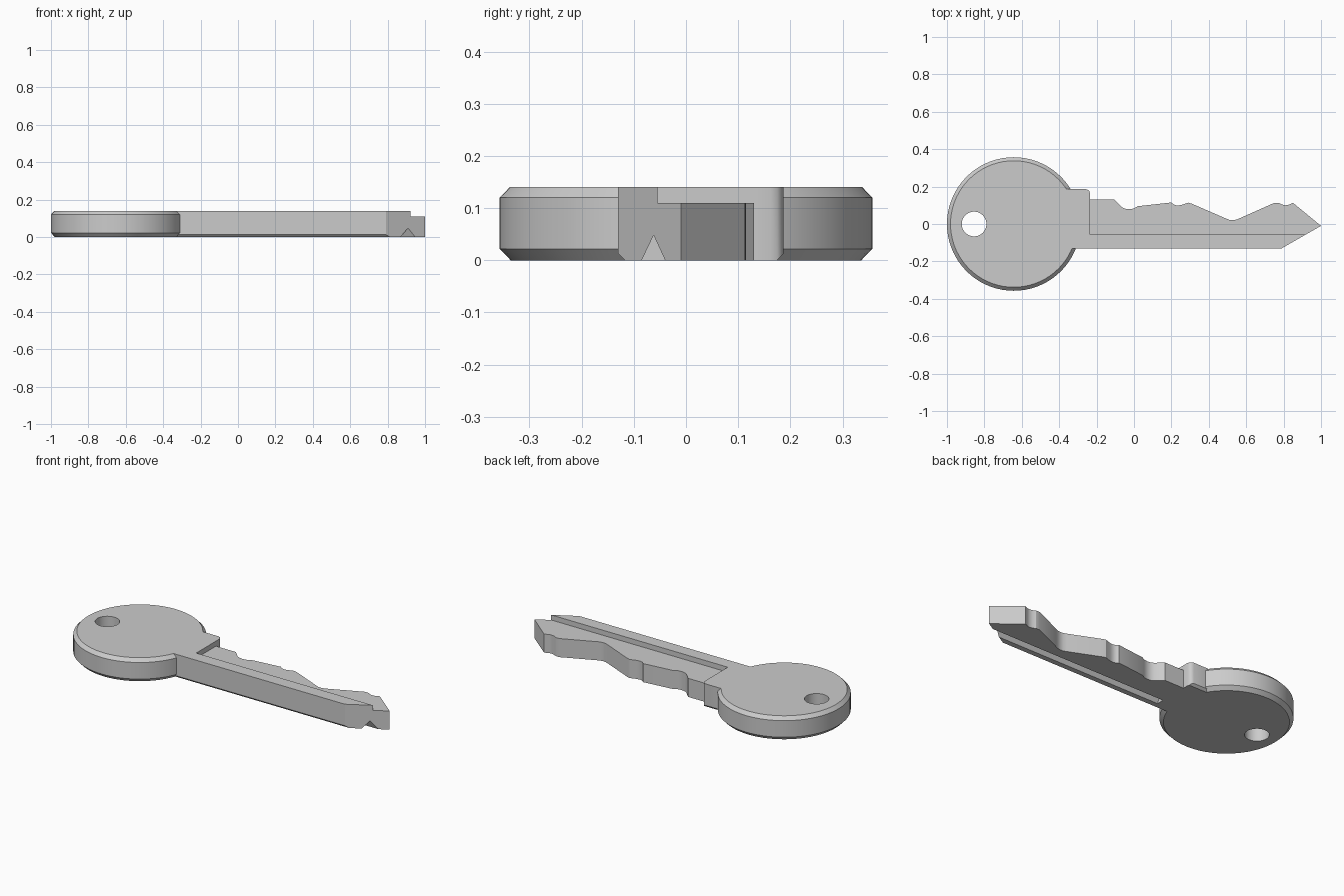
import bpy, bmesh
from math import cos, sin, pi, radians

cube = bpy.data.objects.get("Cube")
if cube:
    bpy.data.objects.remove(cube, do_unlink=True)

steel = bpy.data.materials.new("grey steel")
steel.use_nodes = True
colour = (0.6, 0.6, 0.6, 1)
steel.diffuse_color = colour
steel.node_tree.nodes["Principled BSDF"].inputs["Base Color"].default_value = colour

THICK = 0.14


def loft(name, rings):
    """Solid through matching closed rings of points, capped at both ends."""
    bm = bmesh.new()
    loops = [[bm.verts.new(p) for p in ring] for ring in rings]
    for a, b in zip(loops, loops[1:]):
        for i in range(len(a)):
            j = (i + 1) % len(a)
            bm.faces.new((a[i], a[j], b[j], b[i]))
    bm.faces.new(loops[0][::-1])
    bm.faces.new(loops[-1])
    bmesh.ops.recalc_face_normals(bm, faces=bm.faces)
    mesh = bpy.data.meshes.new(name)
    bm.to_mesh(mesh)
    bm.free()
    mesh.materials.append(steel)
    obj = bpy.data.objects.new(name, mesh)
    bpy.context.collection.objects.link(obj)
    return obj


def circle(x, r, z, n=72):
    return [(x + r * cos(2 * pi * i / n), r * sin(2 * pi * i / n), z) for i in range(n)]


def plate(name, outline, low, high):
    return loft(name, [[(x, y, z) for x, y in outline] for z in (low, high)])


def bar(name, section, start, end):
    """Prism along x from a (y, z) section."""
    return loft(name, [[(x, y, z) for y, z in section] for x in (start, end)])


def combine(target, tool, operation):
    bpy.context.view_layer.objects.active = target
    mod = target.modifiers.new(operation, "BOOLEAN")
    mod.operation, mod.solver, mod.object = operation, "EXACT", tool
    bpy.ops.object.modifier_apply(modifier=mod.name)
    bpy.data.objects.remove(tool, do_unlink=True)


# Round bow with chamfered rims
BOW = -0.643
key = loft("key", [circle(BOW, 0.336, 0), circle(BOW, 0.357, 0.022),
                   circle(BOW, 0.357, 0.12), circle(BOW, 0.338, THICK)])

# Shank outline: stop shoulder, bitting, pointed tip, straight back edge
shoulder = [(-0.6, -0.13), (-0.6, 0.187), (-0.26, 0.187), (-0.247, 0.183),
            (-0.239, 0.175), (-0.235, 0.162), (-0.235, 0.13)]
bitting = [(-0.105, 0.13), (-0.085, 0.11), (-0.065, 0.09), (-0.045, 0.081),
           (-0.025, 0.079), (0, 0.083), (0.02, 0.095), (0.2, 0.115),
           (0.212, 0.104), (0.23, 0.099), (0.25, 0.101), (0.29, 0.114),
           (0.31, 0.108), (0.49, 0.03), (0.51, 0.022), (0.53, 0.02),
           (0.55, 0.024), (0.57, 0.033), (0.75, 0.113), (0.775, 0.113),
           (0.79, 0.104), (0.81, 0.1), (0.825, 0.102), (0.85, 0.113)]
tip = [(1, -0.01), (0.79, -0.13)]
shank = plate("shank", shoulder + bitting + tip, 0, THICK)

# Lowered upper face, leaving a raised rib along the back edge
combine(shank, bar("step_cutter", [(-0.055, 0.11), (0.3, 0.11), (0.3, 0.2), (-0.055, 0.2)],
                   -0.235, 1.1), "DIFFERENCE")
# Chamfers under the back edge and under the shoulder
combine(shank, bar("edge_cutter", [(-0.15, -0.02), (-0.11, -0.02), (-0.117, 0),
                                   (-0.13, 0.013), (-0.15, 0.033)],
                   -0.7, 1.1), "DIFFERENCE")
combine(shank, bar("shoulder_cutter", [(0.22, -0.02), (0.18, -0.02), (0.174, 0),
                                       (0.187, 0.013), (0.22, 0.046)],
                   -0.7, -0.2), "DIFFERENCE")
combine(key, shank, "UNION")

# Keyway groove underneath and the ring hole
combine(key, bar("groove_cutter", [(-0.071, -0.02), (-0.053, -0.02), (-0.04, 0), (-0.062, 0.048),
                                   (-0.085, 0)], -0.235, 1.1), "DIFFERENCE")
combine(key, loft("hole_cutter", [circle(-0.855, 0.066, -0.1, 48),
                                  circle(-0.855, 0.066, 0.3, 48)]), "DIFFERENCE")

bpy.ops.object.select_all(action="DESELECT")
key.select_set(True)
bpy.context.view_layer.objects.active = key
bpy.ops.object.shade_smooth_by_angle(angle=radians(28))
